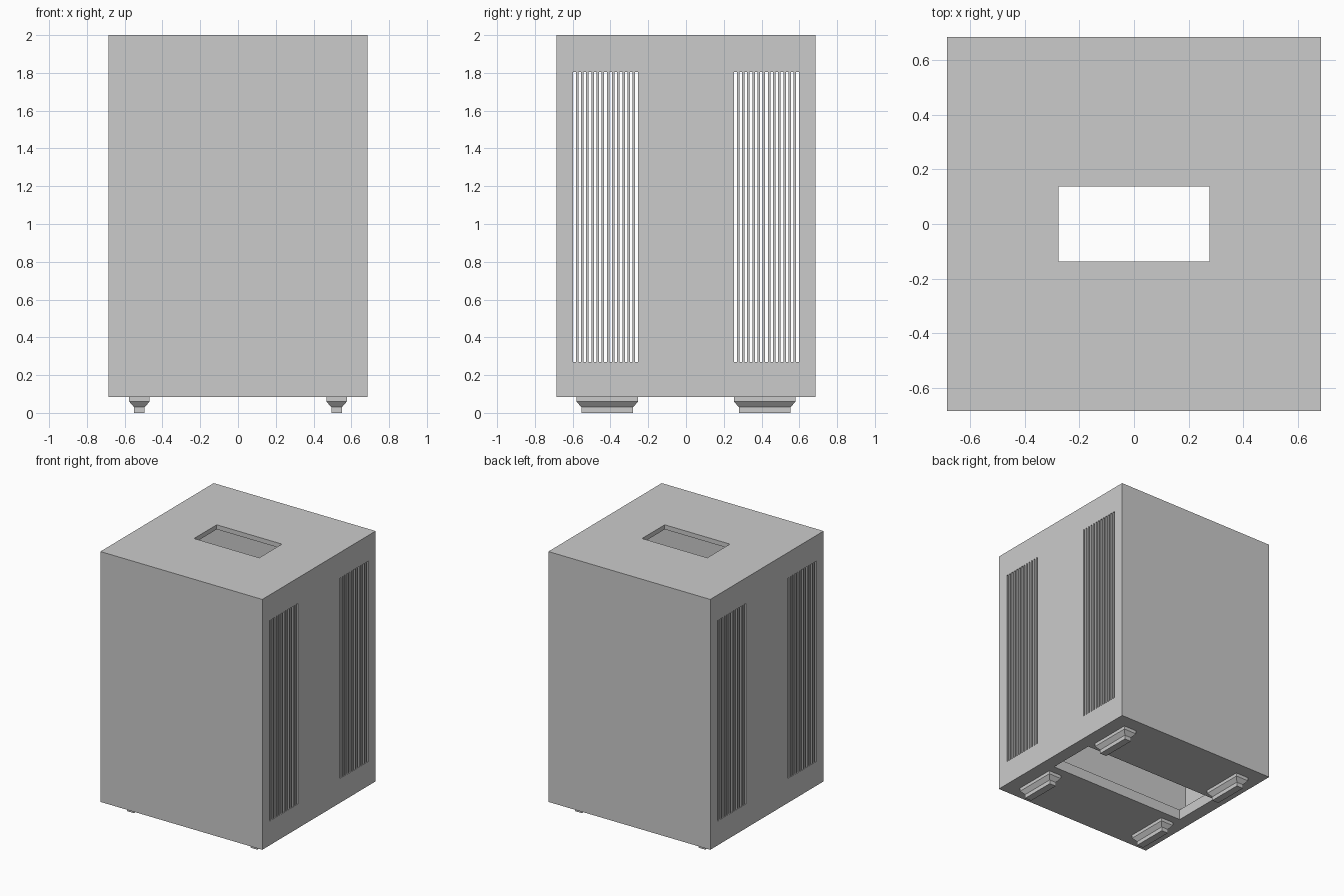
import bpy, bmesh
from mathutils import Vector

if "Cube" in bpy.data.objects:
    bpy.data.objects.remove(bpy.data.objects["Cube"])


def add_box(bm, lo, hi):
    """Add an axis-aligned box between two corners."""
    lo, hi = Vector(lo), Vector(hi)
    verts = bmesh.ops.create_cube(bm, size=1)["verts"]
    for v in verts:
        v.co = Vector(lo[i] + (v.co[i] + 0.5) * (hi[i] - lo[i]) for i in range(3))


def to_object(name, bm):
    bmesh.ops.recalc_face_normals(bm, faces=bm.faces[:])
    mesh = bpy.data.meshes.new(name)
    bm.to_mesh(mesh)
    bm.free()
    obj = bpy.data.objects.new(name, mesh)
    bpy.context.collection.objects.link(obj)
    return obj


def box_object(name, lo, hi):
    bm = bmesh.new()
    add_box(bm, lo, hi)
    return to_object(name, bm)


def cut(target, cutter):
    """Subtract the cutter, apply, and remove it."""
    cutter.hide_render = True
    mod = target.modifiers.new("cut", 'BOOLEAN')
    mod.operation = 'DIFFERENCE'
    mod.solver = 'EXACT'
    mod.object = cutter
    bpy.context.view_layer.objects.active = target
    bpy.ops.object.modifier_apply(modifier=mod.name)
    bpy.data.objects.remove(cutter)


HALF, BASE, TOP = 0.685, 0.085, 2.0
INNER, FLOOR, CEIL = 0.645, 0.165, 1.965

# Hollow cabinet
cabinet = box_object("cabinet", (-HALF, -HALF, BASE), (HALF, HALF, TOP))
cut(cabinet, box_object("cavity", (-INNER, -INNER, FLOOR), (INNER, INNER, CEIL)))

# Top outlet, bottom opening and side vent slots
bm = bmesh.new()
add_box(bm, (-0.276, -0.137, 1.9), (0.276, 0.137, 2.1))
add_box(bm, (-0.585, -0.19, 0.0), (0.585, 0.19, 0.2))
SLOTS, WIDTH, START, END = 13, 0.014, 0.255, 0.597
pitch = (END - START - WIDTH) / (SLOTS - 1)
for side in (-1, 1):
    for i in range(SLOTS):
        y = side * (START + WIDTH / 2 + i * pitch)
        add_box(bm, (-1, y - WIDTH / 2, 0.27), (1, y + WIDTH / 2, 1.805))
cut(cabinet, to_object("openings", bm))

# Inner partitions beside the central duct
for side, label in ((-1, "front"), (1, "back")):
    y = side * 0.21
    box_object(label + "_partition", (-INNER, y - 0.012, FLOOR), (INNER, y + 0.012, CEIL))


# Stepped feet: wide block, chamfer, narrow pad
def foot(name, cx, cy):
    bm = bmesh.new()
    rings = []
    for z, hx, hy in ((0, 0.028, 0.137), (0.03, 0.028, 0.137),
                      (0.06, 0.054, 0.163), (BASE, 0.054, 0.163)):
        rings.append([bm.verts.new((cx + sx * hx, cy + sy * hy, z))
                      for sx, sy in ((-1, -1), (1, -1), (1, 1), (-1, 1))])
    for a, b in zip(rings, rings[1:]):
        for i in range(4):
            j = (i + 1) % 4
            bm.faces.new((a[i], a[j], b[j], b[i]))
    bm.faces.new(rings[0])
    bm.faces.new(rings[-1])
    to_object(name, bm)


for sx, xl in ((-1, "left"), (1, "right")):
    for sy, yl in ((-1, "front"), (1, "back")):
        foot(f"{yl}_{xl}_foot", sx * 0.522, sy * 0.417)
